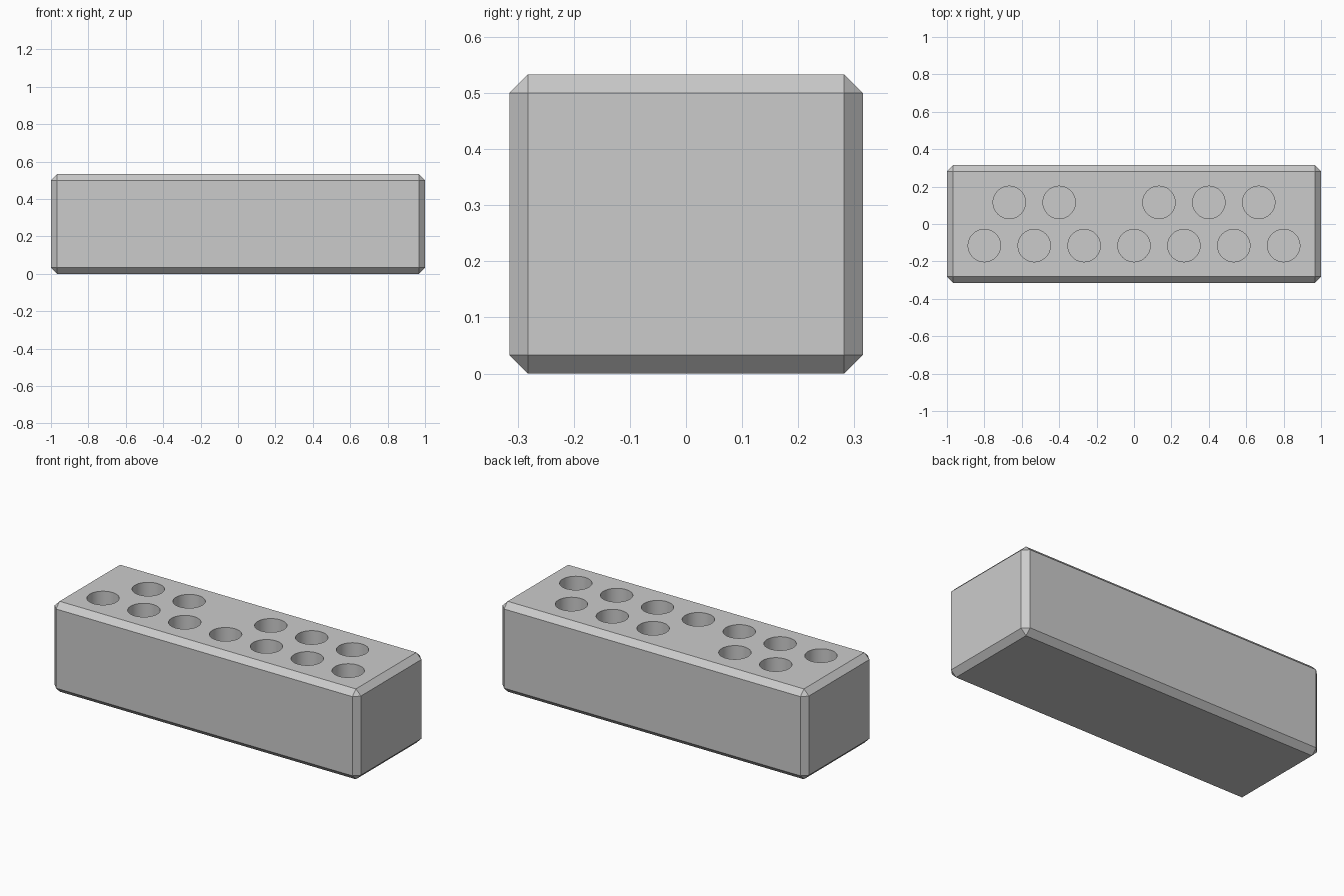
import bpy, bmesh, math
from mathutils import Matrix

if "Cube" in bpy.data.objects:
    bpy.data.objects.remove(bpy.data.objects["Cube"])

LENGTH, WIDTH, HEIGHT = 2.0, 0.63, 0.533
CHAMFER = 0.033
PITCH, ROW_Y = 0.2667, 0.1155
HOLE_R, HOLE_DEPTH = 0.0867, 0.4


def make_object(name, bm):
    mesh = bpy.data.meshes.new(name)
    bm.to_mesh(mesh)
    bm.free()
    obj = bpy.data.objects.new(name, mesh)
    bpy.context.collection.objects.link(obj)
    return obj


# Chamfered block
bm = bmesh.new()
bmesh.ops.create_cube(bm, size=1, matrix=Matrix.Translation((0, 0, HEIGHT / 2))
                      @ Matrix.Diagonal((LENGTH, WIDTH, HEIGHT, 1)))
bmesh.ops.bevel(bm, geom=bm.edges[:], offset=CHAMFER, segments=1, affect='EDGES')
block = make_object("holder_block", bm)

# Staggered holes: seven in front, five behind with a gap
holes = [(i * PITCH, -ROW_Y) for i in range(-3, 4)]
holes += [((i + 0.5) * PITCH, ROW_Y) for i in (-3, -2, 0, 1, 2)]
bm = bmesh.new()
cut_height = HOLE_DEPTH + 0.1
for x, y in holes:
    bmesh.ops.create_cone(bm, cap_ends=True, segments=48, radius1=HOLE_R, radius2=HOLE_R,
                          depth=cut_height,
                          matrix=Matrix.Translation((x, y, HEIGHT - HOLE_DEPTH + cut_height / 2)))
cutter = make_object("hole_cutter", bm)
cutter.hide_render = True

# Cut the holes, then discard the helper
mod = block.modifiers.new("holes", 'BOOLEAN')
mod.operation = 'DIFFERENCE'
mod.solver = 'EXACT'
mod.object = cutter
bpy.context.view_layer.objects.active = block
block.select_set(True)
bpy.ops.object.modifier_apply(modifier=mod.name)
bpy.data.objects.remove(cutter)
bpy.ops.object.shade_smooth_by_angle(angle=math.radians(30))
